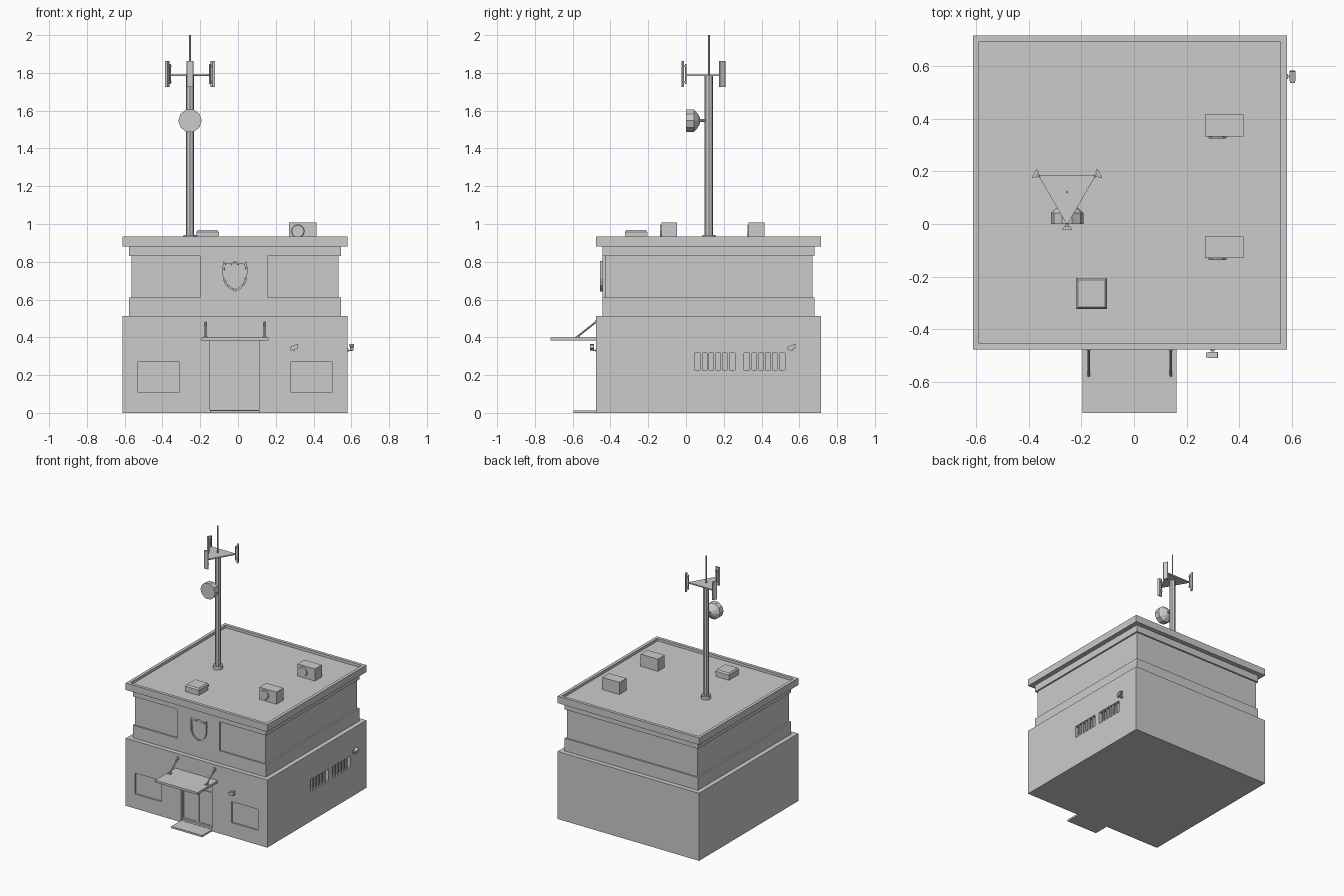
import bpy, bmesh, math
from mathutils import Vector, Matrix

if "Cube" in bpy.data.objects:
    bpy.data.objects.remove(bpy.data.objects["Cube"])


def finish(name, bm):
    bmesh.ops.recalc_face_normals(bm, faces=bm.faces)
    me = bpy.data.meshes.new(name)
    bm.to_mesh(me)
    bm.free()
    ob = bpy.data.objects.new(name, me)
    bpy.context.collection.objects.link(ob)
    return ob


def add_box(bm, x0, x1, y0, y1, z0, z1):
    m = Matrix.Translation(((x0 + x1) / 2, (y0 + y1) / 2, (z0 + z1) / 2)) \
        @ Matrix.Diagonal((x1 - x0, y1 - y0, z1 - z0, 1))
    return bmesh.ops.create_cube(bm, size=1, matrix=m)["verts"]


def boxes(name, *dims):
    bm = bmesh.new()
    for d in dims:
        add_box(bm, *d)
    return finish(name, bm)


def rod(name, a, b, r1, r2=None, sides=8, turn=0.0):
    a, b = Vector(a), Vector(b)
    d = b - a
    m = Matrix.Translation((a + b) / 2) @ d.to_track_quat('Z', 'Y').to_matrix().to_4x4() \
        @ Matrix.Rotation(turn, 4, 'Z')
    bm = bmesh.new()
    bmesh.ops.create_cone(bm, cap_ends=True, segments=sides, radius1=r1,
                          radius2=r1 if r2 is None else r2, depth=d.length, matrix=m)
    return finish(name, bm)


def prism(name, pts, axis_from, axis_to, plane):
    # plane: maps (u, v, depth) to a 3D point
    bm = bmesh.new()
    f = bm.faces.new([bm.verts.new(plane(u, v, axis_from)) for u, v in pts])
    ext = bmesh.ops.extrude_face_region(bm, geom=[f])["geom"]
    move = Vector(plane(0, 0, axis_to)) - Vector(plane(0, 0, axis_from))
    bmesh.ops.translate(bm, vec=move, verts=[g for g in ext if isinstance(g, bmesh.types.BMVert)])
    return finish(name, bm)


def cut(ob, *dims):
    cutter = boxes("cutter", *dims)
    mod = ob.modifiers.new("cut", 'BOOLEAN')
    mod.operation, mod.solver, mod.object = 'DIFFERENCE', 'EXACT', cutter
    bpy.context.view_layer.objects.active = ob
    bpy.ops.object.modifier_apply(modifier=mod.name)
    bpy.data.objects.remove(cutter)


CX, CY = -0.016, 0.12


def tier(name, half, z0, z1):
    return boxes(name, (CX - half, CX + half, CY - half, CY + half, z0, z1))


# Main walls, with recesses for windows and door
ground = tier("ground_floor", 0.596, 0, 0.514)
F, R = CY - 0.596, CX + 0.596
windows = [(0.045, 0.26), (0.307, 0.525)]
cut(ground,
    (-0.532, -0.31, F - 0.1, F + 0.012, 0.11, 0.27),
    (0.28, 0.50, F - 0.1, F + 0.012, 0.11, 0.27),
    (-0.147, 0.115, F - 0.1, F + 0.03, 0.015, 0.385),
    *[(R - 0.025, R + 0.1, a, b, 0.228, 0.318) for a, b in windows])
tier("lower_band", 0.561, 0.514, 0.61)
tier("upper_wall", 0.549, 0.61, 0.83)
tier("upper_band", 0.561, 0.83, 0.882)
boxes("central_pier", (-0.2, 0.155, CY - 0.561, CY - 0.54, 0.61, 0.83))

# Cornice with sunken flat roof
bm = bmesh.new()
add_box(bm, CX - 0.596, CX + 0.596, CY - 0.596, CY + 0.596, 0.882, 0.935)
bm.normal_update()
top = max(bm.faces, key=lambda f: f.calc_center_median().z)
bmesh.ops.inset_region(bm, faces=[top], thickness=0.033)
ext = bmesh.ops.extrude_face_region(bm, geom=[top])["geom"]
bmesh.ops.translate(bm, vec=(0, 0, -0.02), verts=[g for g in ext if isinstance(g, bmesh.types.BMVert)])
if top.is_valid:
    bmesh.ops.delete(bm, geom=[top], context='FACES_ONLY')
finish("cornice_and_roof", bm)
ROOF = 0.915

# Window bars on the right side
for a, b in windows:
    for i in range(5):
        y = a + (b - a) * (i + 1) / 6
        boxes("window_bar", (R - 0.016, R - 0.004, y - 0.006, y + 0.006, 0.226, 0.32))

# Double door with glass and transom recesses
for x0, x1 in [(-0.147, -0.0165), (-0.0155, 0.115)]:
    leaf = boxes("door_leaf", (x0, x1, F + 0.018, F + 0.034, 0.015, 0.385))
    m = (x0 + x1) / 2
    cut(leaf, (m - 0.057, m + 0.057, F, F + 0.024, 0.028, 0.27),
        (m - 0.057, m + 0.057, F, F + 0.024, 0.283, 0.33))

# Doorstep and canopy with stays
boxes("doorstep", (-0.147, 0.115, -0.595, F, 0, 0.013))
boxes("canopy", (-0.195, 0.162, -0.718, F, 0.382, 0.399))
for x in (-0.172, 0.14):
    rod("canopy_stay", (x, -0.577, 0.402), (x, F, 0.482), 0.005)
    boxes("stay_plates", (x - 0.011, x + 0.011, -0.585, -0.562, 0.399, 0.404),
          (x - 0.008, x + 0.008, F - 0.005, F, 0.47, 0.49))

# Shield emblem with raised rim
half = [(0, 0.805), (0.02, 0.793), (0.045, 0.792), (0.063, 0.803), (0.066, 0.76), (0.064, 0.71),
        (0.052, 0.678), (0.03, 0.658), (0, 0.643)]
outline = half + [(-u, v) for u, v in half[-2:0:-1]]
shield = prism("shield_emblem", outline, CY - 0.56, -0.455, lambda u, v, d: (CX + u, d, v))
bm = bmesh.new()
bm.from_mesh(shield.data)
face = min(bm.faces, key=lambda f: f.calc_center_median().y)
bmesh.ops.inset_region(bm, faces=[face], thickness=0.009)
bmesh.ops.inset_region(bm, faces=[face], thickness=0.001, depth=-0.007)
bm.to_mesh(shield.data)
bm.free()

# Security cameras, built facing -y, then placed on the front and right walls
for place in (Matrix.Translation((0.298, F, 0.345)),
              Matrix.Translation((R, 0.56, 0.345)) @ Matrix.Rotation(math.pi / 2, 4, 'Z')):
    bm = bmesh.new()
    body = add_box(bm, -0.023, 0.02, -0.031, -0.012, -0.009, 0.009)
    hood = add_box(bm, -0.014, 0.024, -0.033, -0.010, 0.009, 0.013)
    bmesh.ops.rotate(bm, verts=body + hood, cent=(0, 0, 0), matrix=Matrix.Rotation(-math.radians(18), 3, 'Y'))
    add_box(bm, -0.005, 0.005, -0.025, -0.017, -0.016, -0.005)
    add_box(bm, -0.004, 0.004, -0.025, 0, -0.018, -0.011)
    add_box(bm, -0.009, 0.009, -0.004, 0, -0.022, -0.004)
    bmesh.ops.transform(bm, matrix=place, verts=bm.verts)
    finish("security_camera", bm)

# Rooftop air conditioners
for y in (-0.13, 0.332):
    boxes("air_conditioner", (0.27, 0.415, y, y + 0.083, ROOF, 1.007))
    rod("fan_grille", (0.317, y, 0.962), (0.317, y - 0.007, 0.962), 0.035, 0.032, 12)

# Roof hatch: curb and chamfered lid
boxes("hatch_curb", (-0.217, -0.105, -0.32, -0.208, ROOF, 0.942))
rod("hatch_lid", (-0.161, -0.264, 0.94), (-0.161, -0.264, 0.957), 0.084, sides=4, turn=math.pi / 4)
rod("hatch_lid_top", (-0.161, -0.264, 0.957), (-0.161, -0.264, 0.968), 0.084, 0.073, 4, math.pi / 4)

# Mast, base flange and whip antenna
MX, MY = -0.254, 0.121
rod("mast_flange", (MX, MY, ROOF), (MX, MY, 0.942), 0.034, sides=12)
rod("mast", (MX, MY, ROOF), (MX, MY, 1.788), 0.022, sides=8)
rod("whip_antenna", (MX, MY, 1.78), (MX, MY, 2.0), 0.005, sides=6)

# Triangular platform with a panel antenna at each corner
angles = [math.radians(-90 + 120 * i) for i in range(3)]
prism("antenna_platform", [(MX + 0.125 * math.cos(a), MY + 0.125 * math.sin(a)) for a in angles],
      1.783, 1.792, lambda u, v, d: (u, v, d))
for a in angles:
    turn = Matrix.Translation((MX, MY, 0)) @ Matrix.Rotation(a, 4, 'Z')
    section = [(0.131, -0.012), (0.141, -0.019), (0.144, -0.016), (0.144, 0.016), (0.141, 0.019), (0.131, 0.012)]
    panel = prism("panel_antenna", section, 1.725, 1.862, lambda u, v, d: (u, v, d))
    panel.data.transform(turn)
    pole = rod("antenna_pole", (0.122, 0, 1.74), (0.122, 0, 1.848), 0.004, sides=6)
    pole.data.transform(turn)
    clips = boxes("antenna_clips", *[(0.118, 0.134, -0.006, 0.006, z, z + 0.008) for z in (1.75, 1.83)])
    clips.data.transform(turn)

# Drum dish on an arm
DZ = 1.547
for name, y0, y1, r0, r1 in [("dish_drum", 0.0, 0.042, 0.062, 0.062), ("dish_back", 0.042, 0.06, 0.062, 0.042),
                             ("dish_hub", 0.06, 0.075, 0.042, 0.016), ("dish_arm", 0.07, 0.11, 0.008, 0.008)]:
    rod(name, (MX, y0, DZ), (MX, y1, DZ), r0, r1, 10, math.pi / 10)
